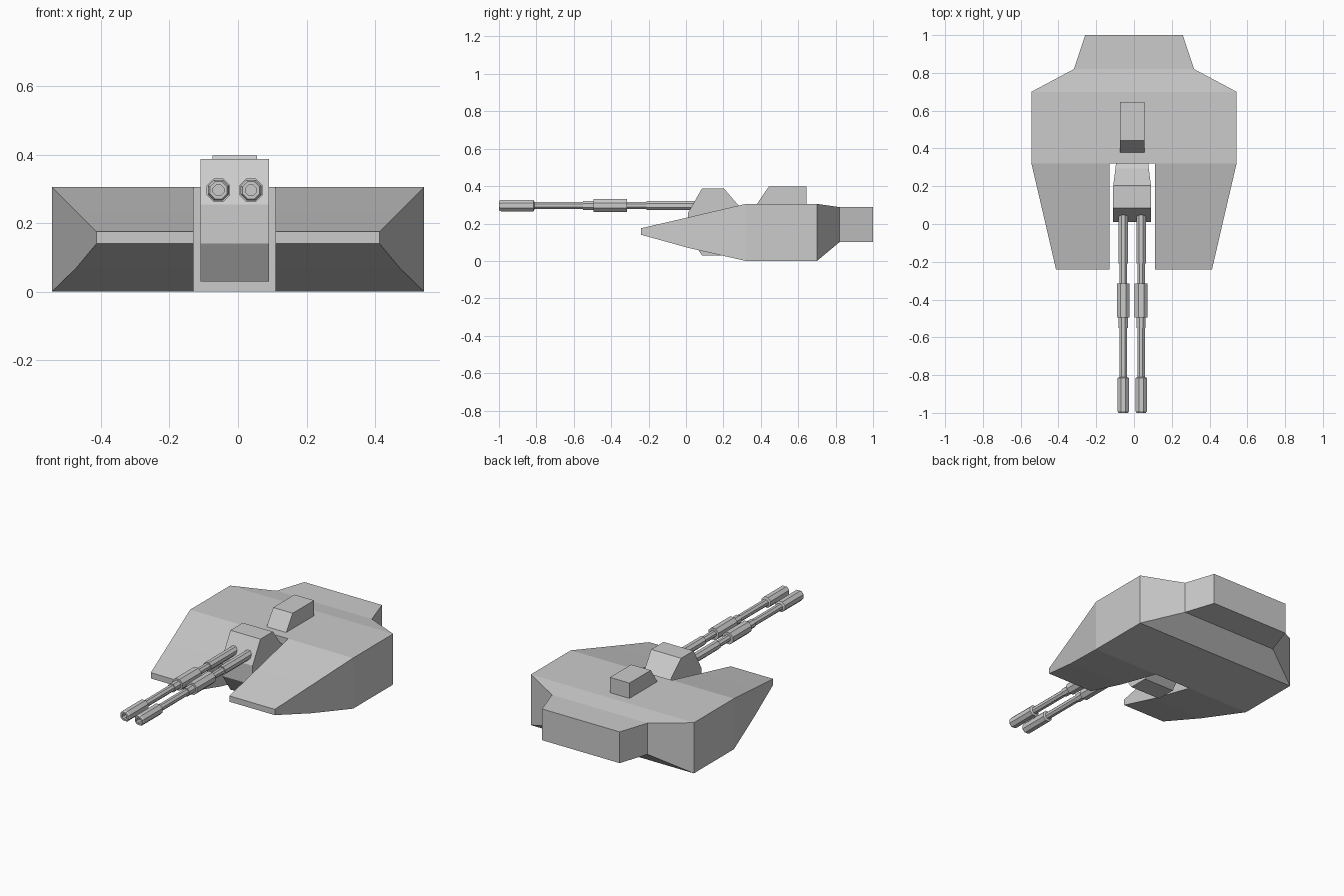
import bpy, bmesh, math

if "Cube" in bpy.data.objects:
    bpy.data.objects.remove(bpy.data.objects["Cube"])


def finish(name, bm):
    bmesh.ops.recalc_face_normals(bm, faces=bm.faces)
    mesh = bpy.data.meshes.new(name)
    bm.to_mesh(mesh)
    bm.free()
    obj = bpy.data.objects.new(name, mesh)
    bpy.context.collection.objects.link(obj)
    return obj


def loft(name, rings, cap=True):
    """Skin quads between successive closed rings of points."""
    bm = bmesh.new()
    rows = [[bm.verts.new(p) for p in ring] for ring in rings]
    n = len(rows[0])
    for a, b in zip(rows, rows[1:]):
        for i in range(n):
            j = (i + 1) % n
            bm.faces.new((a[i], a[j], b[j], b[i]))
    if cap:
        bm.faces.new(rows[0])
        bm.faces.new(rows[-1])
    return finish(name, bm)


def box_rings(sections):
    return [[(-w, y, lo), (w, y, lo), (w, y, hi), (-w, y, hi)]
            for y, w, lo, hi in sections]


def side_block(name, x, profile):
    """Block from a side profile of (y, z, half width)."""
    return loft(name, [[(x + s * w, y, z) for y, z, w in profile] for s in (-1, 1)])


# Turret shell: (y, half width, bottom, top)
shell = loft("turret_shell", box_rings([
    (-0.24, 0.413, 0.14, 0.175), (0.02, 0.473, 0.068, 0.235),
    (0.32, 0.543, 0.0, 0.305), (0.70, 0.543, 0.0, 0.305),
    (0.82, 0.318, 0.10, 0.288), (1.0, 0.258, 0.10, 0.288)]))

# Gun slot cut through the front
CX = -0.01
cutter = loft("slot_cutter", [[(CX + sx * 0.12, y, z) for sx, z in
              ((-1, -0.2), (1, -0.2), (1, 0.6), (-1, 0.6))] for y in (-0.5, 0.32)])
cutter.hide_render = True
cut = shell.modifiers.new("slot", 'BOOLEAN')
cut.operation = 'DIFFERENCE'
cut.solver = 'EXACT'
cut.object = cutter
bpy.context.view_layer.objects.active = shell
bpy.ops.object.modifier_apply(modifier="slot")
bpy.data.objects.remove(cutter)

# Gun mantlet, tapering to the back
side_block("mantlet", CX, [
    (0.01, 0.14, 0.1), (0.01, 0.255, 0.1), (0.085, 0.387, 0.1),
    (0.203, 0.387, 0.1), (0.295, 0.28, 0.088), (0.325, 0.26, 0.085),
    (0.325, 0.13, 0.085), (0.295, 0.11, 0.088), (0.203, 0.03, 0.1),
    (0.085, 0.03, 0.1)])

# Sight housing on the roof
side_block("roof_sight", CX, [(0.375, 0.298, 0.065), (0.442, 0.397, 0.065),
                              (0.645, 0.397, 0.065), (0.645, 0.298, 0.065)])

# Twin stepped barrels with hollow muzzles: (y, radius)
BARREL = [(-0.93, 0.017), (-1.0, 0.017), (-1.0, 0.027), (-0.99, 0.033),
          (-0.815, 0.033), (-0.81, 0.021), (-0.55, 0.021), (-0.55, 0.026),
          (-0.495, 0.026), (-0.495, 0.037), (-0.315, 0.037), (-0.315, 0.021),
          (-0.21, 0.021), (-0.21, 0.027), (0.06, 0.027)]
for side, x in (("left", -0.057), ("right", 0.038)):
    loft(side + "_barrel", [[(x + r * math.cos(math.tau * (i + 0.5) / 8), y,
                              0.296 + r * math.sin(math.tau * (i + 0.5) / 8))
                             for i in range(8)] for y, r in BARREL])
